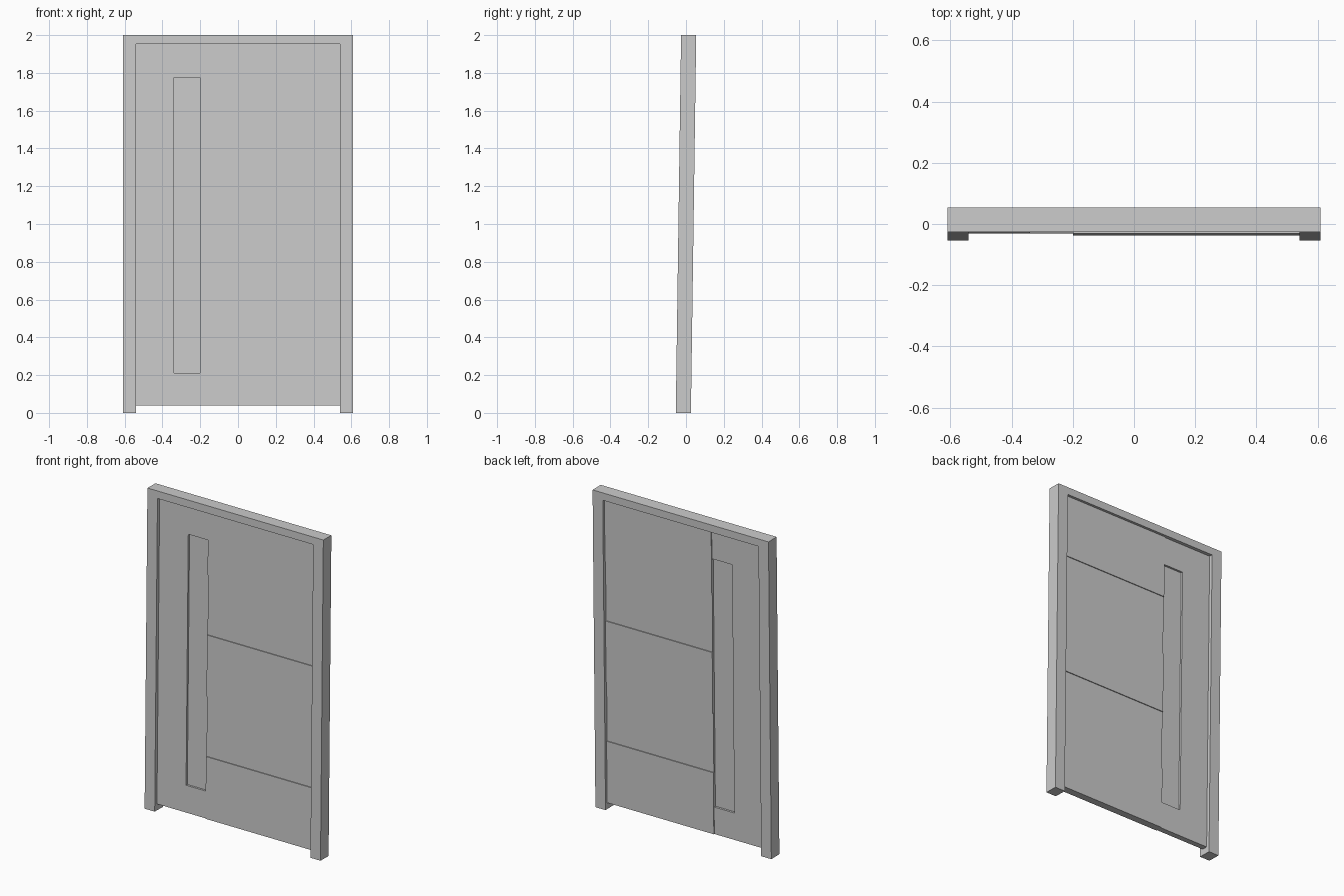
import bpy, bmesh
from mathutils import Matrix, Vector

cube = bpy.data.objects.get("Cube")
if cube:
    bpy.data.objects.remove(cube, do_unlink=True)

grey = bpy.data.materials.new("plain_grey")
grey.use_nodes = True
colour = (0.6, 0.6, 0.6, 1)
grey.diffuse_color = colour
grey.node_tree.nodes["Principled BSDF"].inputs["Base Color"].default_value = colour

# The whole door leans slightly backwards about its middle
mid = Vector((0, 0, 1))
LEAN = Matrix.Translation(mid) @ Matrix.Rotation(-0.014, 4, 'X') @ Matrix.Translation(-mid)


def finish(name, bm):
    bmesh.ops.recalc_face_normals(bm, faces=bm.faces)
    bm.transform(LEAN)
    mesh = bpy.data.meshes.new(name)
    bm.to_mesh(mesh)
    bm.free()
    mesh.materials.append(grey)
    obj = bpy.data.objects.new(name, mesh)
    bpy.context.collection.objects.link(obj)
    return obj


def rect(x0, x1, z0, z1):
    return [(x0, z0), (x1, z0), (x1, z1), (x0, z1)]


def slab(name, outline, half):
    """Extrude an x-z outline through the thickness."""
    bm = bmesh.new()
    face = bm.faces.new([bm.verts.new((x, -half, z)) for x, z in outline])
    ext = bmesh.ops.extrude_face_region(bm, geom=[face])["geom"]
    moved = [v for v in ext if isinstance(v, bmesh.types.BMVert)]
    bmesh.ops.translate(bm, verts=moved, vec=(0, 2 * half, 0))
    return finish(name, bm)


def pierced_slab(name, outer, inner, half):
    """Slab with a rectangular opening, made from four joined loops."""
    bm = bmesh.new()
    loops = [[bm.verts.new((x, y, z)) for x, z in pts]
             for pts, y in ((outer, -half), (outer, half), (inner, half), (inner, -half))]
    for a, b in zip(loops, loops[1:] + loops[:1]):
        for i in range(4):
            j = (i + 1) % 4
            bm.faces.new((a[i], a[j], b[j], b[i]))
    return finish(name, bm)


W, IN, TOP, HEAD, SILL = 0.61, 0.54, 2.0, 1.953, 0.04

# Frame: two jambs and a header in one piece
slab("door_frame", [(-W, 0), (-IN, 0), (-IN, HEAD), (IN, HEAD),
                    (IN, 0), (W, 0), (W, TOP), (-W, TOP)], 0.04)

# Door leaf with its tall, narrow window
window = rect(-0.34, -0.2, 0.21, 1.775)
pierced_slab("door_leaf", rect(-IN, IN, SILL, HEAD), window, 0.018)
slab("window_pane", window, 0.005)

# Raised bands, standing out on both faces
for name, low, high in (("lower", SILL, 0.428), ("middle", 0.803, 1.186), ("upper", 1.56, HEAD)):
    slab(name + "_raised_band", rect(-0.2, IN, low, high), 0.0235)
